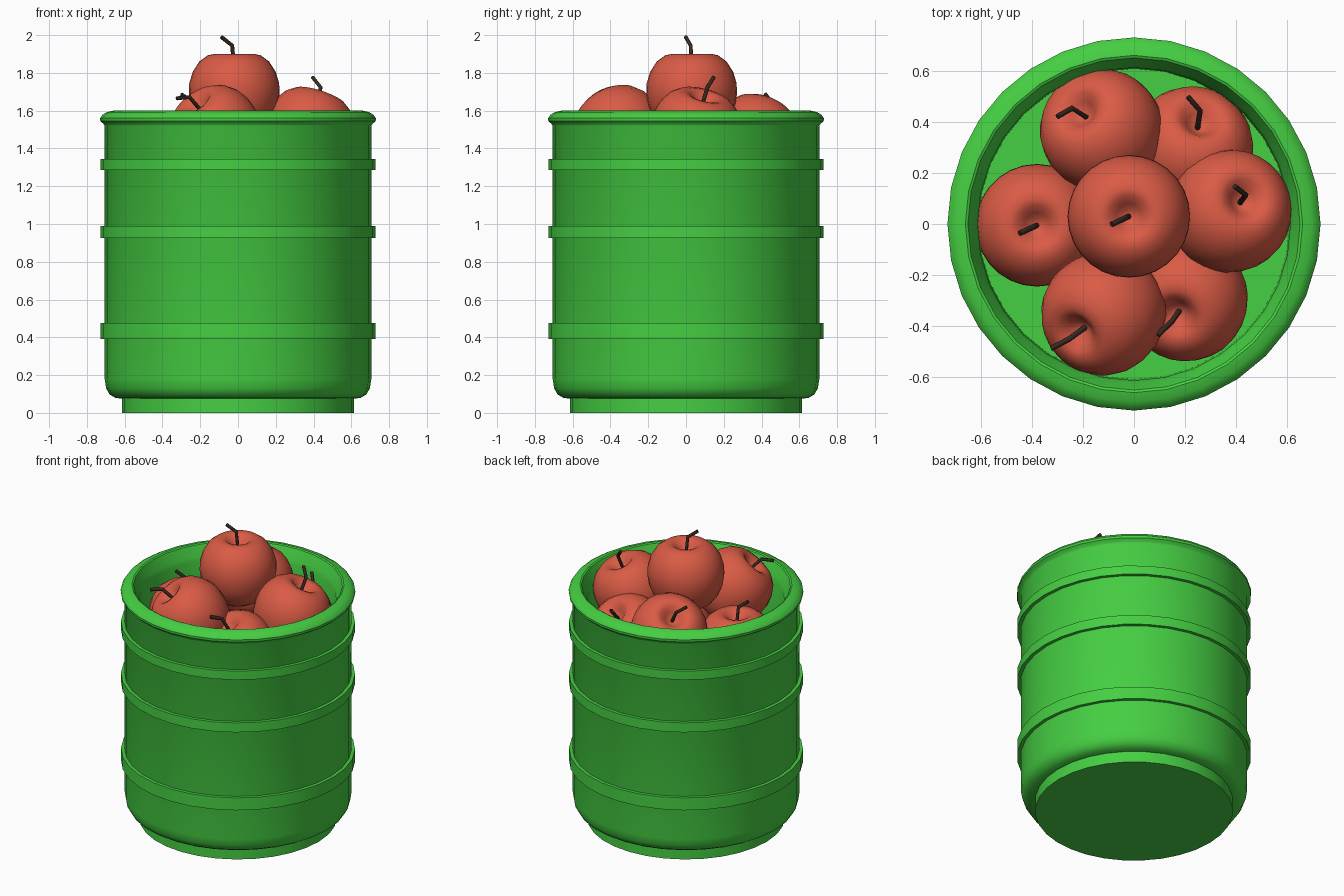
import bpy, bmesh, math
from mathutils import Vector, Matrix

if "Cube" in bpy.data.objects:
    bpy.data.objects.remove(bpy.data.objects["Cube"])


def material(name, rgb):
    m = bpy.data.materials.new(name)
    m.diffuse_color = (*rgb, 1)
    m.use_nodes = True
    m.node_tree.nodes["Principled BSDF"].inputs["Base Color"].default_value = m.diffuse_color
    return m


GREEN = material("green_paint", (0.06, 0.62, 0.055))
RED = material("apple_red", (0.70, 0.105, 0.06))
BROWN = material("stem_brown", (0.04, 0.022, 0.015))


def lathe(name, profile, sides, mat, angle, closed=False):
    """Spin an (r, z) profile around z; points with r = 0 become poles."""
    bm = bmesh.new()
    pts = [bm.verts.new((r, 0, z)) for r, z in profile]
    pairs = list(zip(pts, pts[1:])) + ([(pts[-1], pts[0])] if closed else [])
    edges = [bm.edges.new(p) for p in pairs]
    bmesh.ops.spin(bm, geom=pts + edges, cent=(0, 0, 0), axis=(0, 0, 1),
                   angle=math.tau, steps=sides, use_duplicate=False)
    bmesh.ops.remove_doubles(bm, verts=bm.verts, dist=0.0005)
    bmesh.ops.recalc_face_normals(bm, faces=bm.faces)
    me = bpy.data.meshes.new(name)
    bm.to_mesh(me)
    bm.free()
    me.materials.append(mat)
    ob = bpy.data.objects.new(name, me)
    bpy.context.collection.objects.link(ob)
    bpy.ops.object.select_all(action='DESELECT')
    ob.select_set(True)
    bpy.context.view_layer.objects.active = ob
    bpy.ops.object.shade_smooth_by_angle(angle=math.radians(angle))
    return ob


# Barrel: foot, rounded bottom, wall, rolled rim, inner wall and raised floor
lathe("barrel", [
    (0, 0), (0.615, 0), (0.615, 0.075), (0.65, 0.08), (0.68, 0.098),
    (0.698, 0.13), (0.706, 0.18), (0.706, 1.52), (0.712, 1.53), (0.729, 1.545),
    (0.73, 1.56), (0.718, 1.578), (0.695, 1.592), (0.66, 1.60),
    (0.65, 1.595), (0.622, 1.53), (0.612, 1.50), (0.608, 1.15), (0, 1.15)],
    32, GREEN, 32)

# Raised hoops
for i, (z0, z1) in enumerate([(0.39, 0.475), (0.925, 0.99), (1.285, 1.345)]):
    lathe(f"hoop_{i + 1}", [(0.69, z0), (0.728, z0), (0.728, z1), (0.69, z1)],
          32, GREEN, 30, closed=True)

APPLE = [(0, 0.135), (0.025, 0.14), (0.05, 0.165), (0.08, 0.193), (0.105, 0.2),
         (0.14, 0.193), (0.185, 0.16), (0.22, 0.105), (0.238, 0.045),
         (0.24, -0.01), (0.23, -0.075), (0.205, -0.135), (0.165, -0.185),
         (0.115, -0.215), (0.07, -0.22), (0.03, -0.205), (0, -0.195)]

# Apples: centre, direction the top points, heading of the bent stem tip
APPLES = [
    ((-0.02, 0.03, 1.70), (0, 0, 1), 205),
    ((-0.38, -0.005, 1.30), (0, 0, 1), 205),
    ((-0.12, -0.35, 1.495), (-0.52, -0.40, 0.75), 205),
    ((0.205, -0.295, 1.33), (-0.20, -0.33, 0.92), 220),
    ((0.375, 0.05, 1.495), (0.30, 0.24, 0.92), 160),
    ((-0.125, 0.365, 1.45), (-0.45, 0.40, 0.80), 235),
    ((0.225, 0.295, 1.33), (0.18, 0.58, 0.79), 150),
]

for i, (centre, axis, heading) in enumerate(APPLES):
    tilt = Vector((0, 0, 1)).rotation_difference(Vector(axis)).to_matrix().to_4x4()
    place = Matrix.Translation(centre) @ tilt
    apple = lathe(f"apple_{i + 1}", APPLE, 28, RED, 80)
    apple.matrix_world = place

    # Bent stem
    a = math.radians(heading)
    cu = bpy.data.curves.new(f"stem_{i + 1}", 'CURVE')
    cu.dimensions = '3D'
    cu.bevel_depth = 0.011
    cu.bevel_resolution = 1
    cu.use_fill_caps = True
    sp = cu.splines.new('POLY')
    path = [(0, 0.12), (0.012, 0.245), (0.075, 0.29)]
    sp.points.add(len(path) - 1)
    for p, (d, z) in zip(sp.points, path):
        p.co = (d * math.cos(a), d * math.sin(a), z, 1)
    cu.materials.append(BROWN)
    stem = bpy.data.objects.new(f"stem_{i + 1}", cu)
    bpy.context.collection.objects.link(stem)
    stem.matrix_world = place
